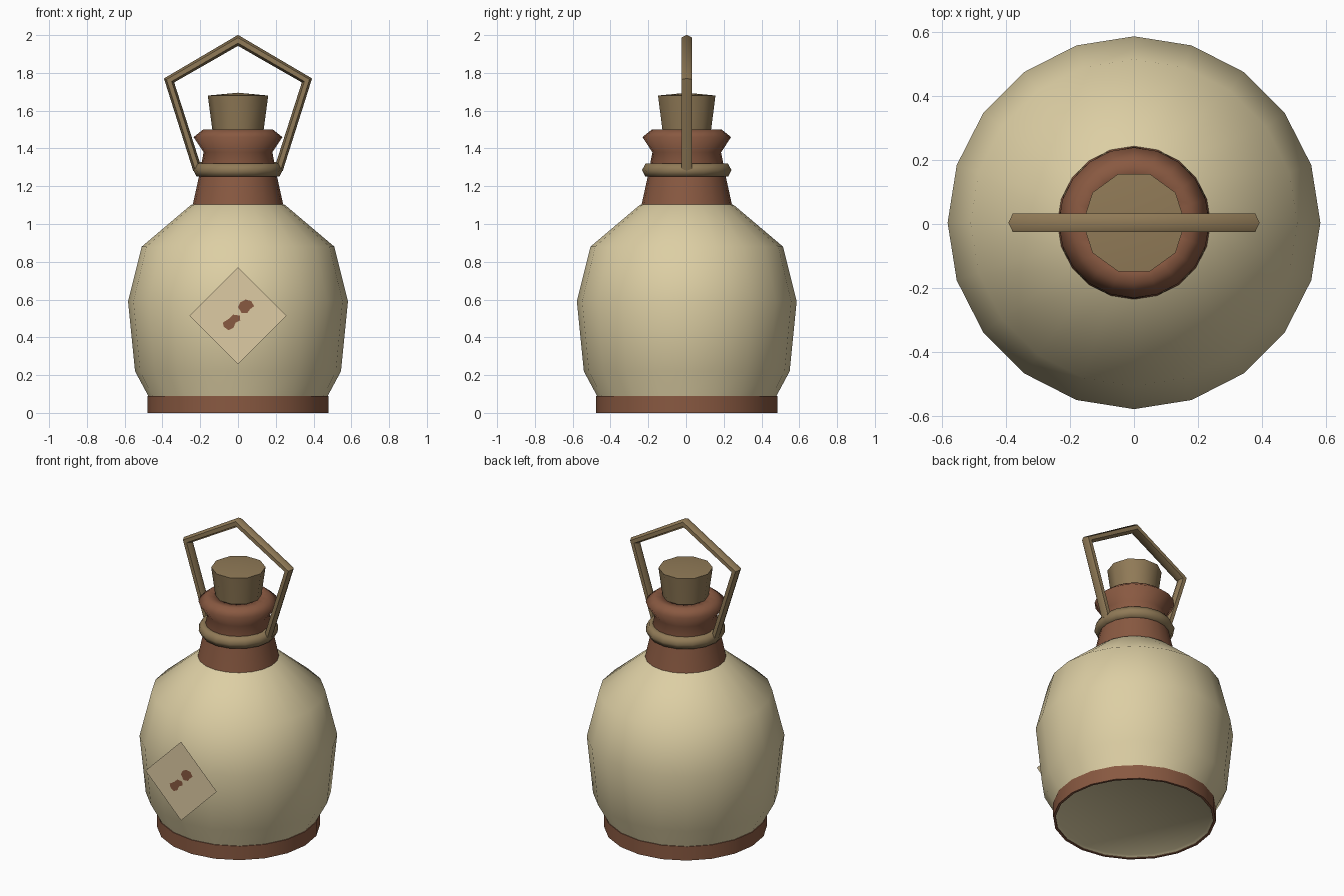
import bpy, bmesh, math
from mathutils import Vector

old = bpy.data.objects.get("Cube")
if old:
    bpy.data.objects.remove(old, do_unlink=True)


def material(name, rgb):
    m = bpy.data.materials.new(name)
    m.use_nodes = True
    m.diffuse_color = (*rgb, 1)
    m.node_tree.nodes["Principled BSDF"].inputs["Base Color"].default_value = (*rgb, 1)
    return m


cream = material("cream glaze", (0.72, 0.62, 0.37))
clay = material("red clay", (0.25, 0.1, 0.053))
cork_brown = material("cork and rope", (0.28, 0.195, 0.095))
paper = material("paper", (0.73, 0.6, 0.37))


def finish(name, bm, mat, angle=None):
    me = bpy.data.meshes.new(name)
    bm.normal_update()
    bm.to_mesh(me)
    bm.free()
    me.materials.append(mat)
    ob = bpy.data.objects.new(name, me)
    bpy.context.collection.objects.link(ob)
    if angle:
        bpy.ops.object.select_all(action="DESELECT")
        ob.select_set(True)
        bpy.context.view_layer.objects.active = ob
        bpy.ops.object.shade_smooth_by_angle(angle=math.radians(angle))
    return ob


def bridge(bm, a, b):
    for i in range(len(a)):
        j = (i + 1) % len(a)
        bm.faces.new((a[i], a[j], b[j], b[i]))


def lathe(name, profile, mat, sides=20, angle=60, closed=False):
    """Spin (radius, height) points about z; a zero radius makes a pole."""
    bm = bmesh.new()
    rings = []
    for r, z in profile:
        if r == 0:
            rings.append([bm.verts.new((0, 0, z))])
        else:
            turns = [math.tau * i / sides for i in range(sides)]
            rings.append([bm.verts.new((r * math.cos(t), r * math.sin(t), z)) for t in turns])
    if closed:
        rings.append(rings[0])
    for a, b in zip(rings, rings[1:]):
        if len(a) == 1 or len(b) == 1:
            pole, ring = (a[0], b) if len(a) == 1 else (b[0], a)
            for i in range(sides):
                bm.faces.new((pole, ring[i], ring[(i + 1) % sides]))
        else:
            bridge(bm, a, b)
    bmesh.ops.recalc_face_normals(bm, faces=bm.faces)
    ob = finish(name, bm, mat, angle)
    ob.location.y = 0.004
    return ob


# Pot body, with a slightly recessed floor
lathe("body", [(0, 0.015), (0.45, 0.015), (0.467, 0.003), (0.475, 0.09), (0.545, 0.22),
               (0.582, 0.59), (0.51, 0.88), (0.25, 1.1), (0.2, 1.12)], cream)

# Foot band
lathe("foot_band", [(0.465, 0), (0.48, 0), (0.48, 0.09), (0.465, 0.09)], clay, closed=True)

# Neck with flared lip
lathe("neck", [(0.2, 1.1), (0.24, 1.1), (0.207, 1.25), (0.182, 1.38), (0.235, 1.46),
               (0.185, 1.5), (0.13, 1.5), (0.12, 1.45)], clay, angle=88)

# Stopper
lathe("cork", [(0.13, 1.45), (0.136, 1.5), (0.16, 1.68), (0, 1.695)], cork_brown, 10, 85)

# Rope ring around the neck
hexagon = [math.tau * k / 6 for k in range(6)]
lathe("rope_ring", [(0.2 + 0.037 * math.cos(a), 1.285 + 0.04 * math.sin(a)) for a in hexagon],
      cork_brown, 16, 70, closed=True)

# Five-sided carrying loop, swept with mitred corners
path = [Vector(p) for p in ((0, 1.972), (0.365, 1.76), (0.22, 1.305), (-0.22, 1.305), (-0.365, 1.76))]
bm = bmesh.new()
loops = []
for i, p in enumerate(path):
    out = ((p - path[i - 1]).normalized() + (p - path[(i + 1) % 5]).normalized()).normalized()
    loop = []
    for a in hexagon:
        q = p + out * 0.029 * math.cos(a)
        loop.append(bm.verts.new((q.x, 0.004 + 0.033 * math.sin(a), q.y)))
    loops.append(loop)
for i in range(5):
    bridge(bm, loops[i], loops[(i + 1) % 5])
bmesh.ops.recalc_face_normals(bm, faces=bm.faces)
finish("carry_loop", bm, cork_brown, 65)


# Flat pieces facing the front
def plate(name, points, y, mat):
    bm = bmesh.new()
    face = bm.faces.new([bm.verts.new((x, y, z)) for x, z in points])
    face.normal_update()
    if face.normal.y > 0:
        face.normal_flip()
    finish(name, bm, mat)


plate("label", [(0, 0.258), (0.256, 0.514), (0, 0.77), (-0.256, 0.514)], -0.584, paper)
plate("upper_mark", [(0, 0.56), (0.012, 0.585), (0.04, 0.6), (0.07, 0.592), (0.085, 0.565),
                     (0.065, 0.55), (0.05, 0.53), (0.02, 0.528)], -0.587, clay)
plate("lower_mark", [(-0.08, 0.478), (-0.045, 0.5), (-0.025, 0.52), (0.01, 0.515),
                     (0.012, 0.49), (-0.012, 0.478), (-0.025, 0.45), (-0.05, 0.438),
                     (-0.075, 0.455)], -0.587, clay)
